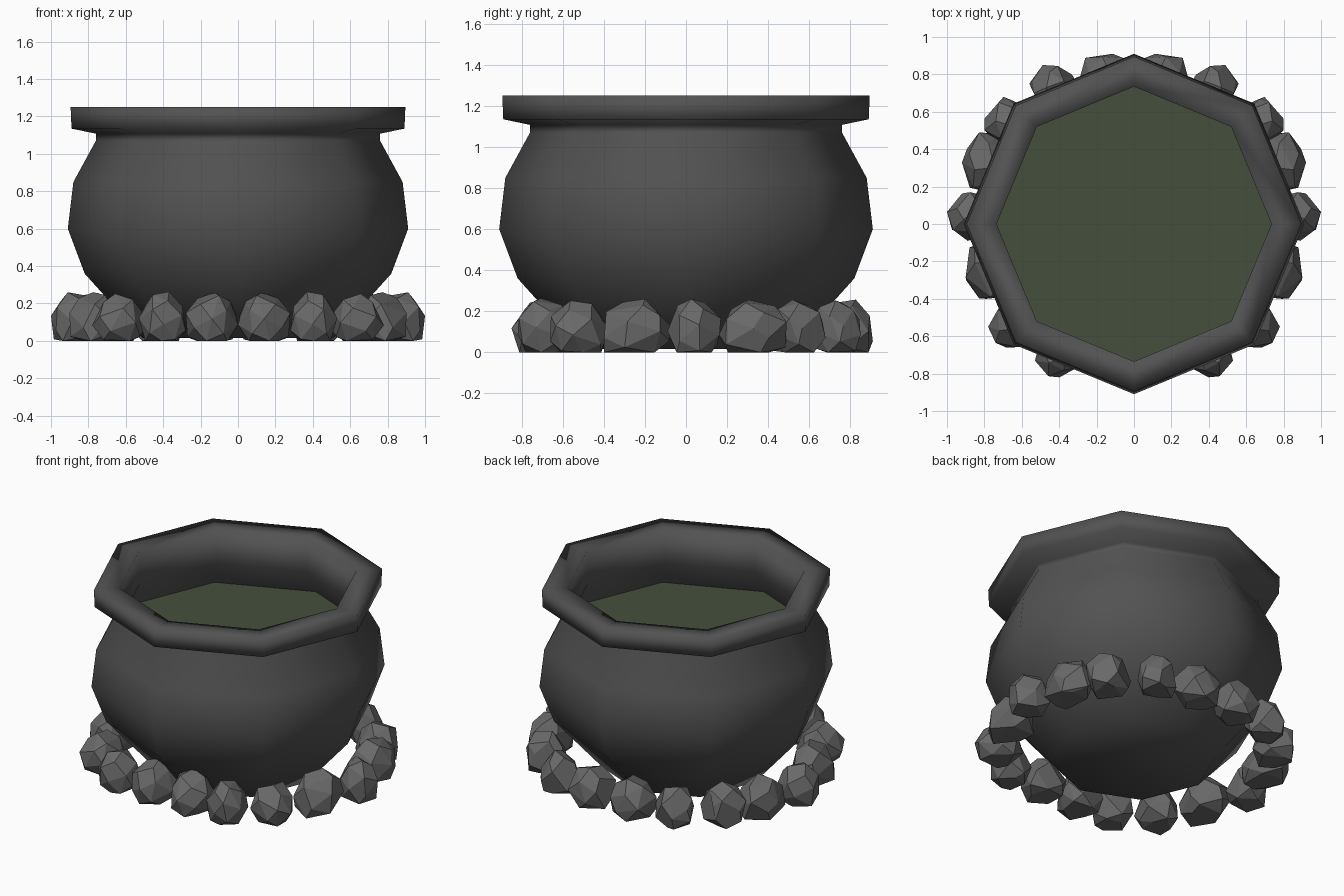
import bpy, bmesh, math, random

if "Cube" in bpy.data.objects:
    bpy.data.objects.remove(bpy.data.objects["Cube"])

random.seed(7)


def material(name, rgb):
    m = bpy.data.materials.new(name)
    m.diffuse_color = (*rgb, 1)
    m.use_nodes = True
    m.node_tree.nodes["Principled BSDF"].inputs["Base Color"].default_value = m.diffuse_color
    return m


def make_object(name, bm, mat, smooth):
    bmesh.ops.recalc_face_normals(bm, faces=bm.faces[:])
    me = bpy.data.meshes.new(name)
    for f in bm.faces:
        f.smooth = smooth
    bm.to_mesh(me)
    bm.free()
    me.materials.append(mat)
    ob = bpy.data.objects.new(name, me)
    bpy.context.collection.objects.link(ob)
    return ob


def octagon(bm, r, z):
    return [bm.verts.new((r * math.cos(i * math.pi / 4), r * math.sin(i * math.pi / 4), z))
            for i in range(8)]


def lathe(name, profile, mat, cap_start=False):
    bm = bmesh.new()
    rings = [octagon(bm, r, z) for r, z in profile]
    for a, b in zip(rings, rings[1:]):
        for i in range(8):
            j = (i + 1) % 8
            bm.faces.new((a[i], a[j], b[j], b[i]))
    if cap_start:
        bm.faces.new(rings[0][::-1])
    return make_object(name, bm, mat, True)


iron = material("iron", (0.085, 0.085, 0.085))
rock = material("rock", (0.14, 0.14, 0.14))
brew = material("brew", (0.06, 0.078, 0.045))

# Pot: outer wall, neck, overhanging rim and inner wall
lathe("pot", [(0.51, 0.015), (0.82, 0.36), (0.91, 0.60), (0.88, 0.85), (0.76, 1.07),
              (0.76, 1.108), (0.89, 1.135), (0.895, 1.25), (0.735, 1.25),
              (0.735, 1.02), (0.84, 0.83)], iron, cap_start=True)

# Liquid surface
bm = bmesh.new()
bm.faces.new(octagon(bm, 0.83, 0.85))
liquid = make_object("liquid", bm, brew, False)
if liquid.data.polygons[0].normal.z < 0:
    liquid.data.flip_normals()

# Stone ring: footprint of each right-hand stone (x0, x1, y0, y1)
footprints = [(0.00, 0.28, -0.85, -0.58), (0.28, 0.53, -0.82, -0.57),
              (0.50, 0.78, -0.66, -0.38), (0.64, 0.90, -0.40, -0.08),
              (0.75, 1.00, -0.09, 0.17), (0.66, 0.92, 0.16, 0.49),
              (0.52, 0.80, 0.42, 0.68), (0.29, 0.56, 0.60, 0.85),
              (0.01, 0.30, 0.66, 0.91)]


def stone(bm, x0, x1, y0, y1, n=22):
    # Jittered spiral points on a ball, fitted to the footprint, flat underneath
    turn = random.uniform(0, 6.28)
    pts = []
    for i in range(n):
        z = 1 - 2 * (i + 0.5) / n
        a = turn + i * 2.4 + random.uniform(-0.3, 0.3)
        s = math.sqrt(1 - z * z)
        k = random.uniform(0.9, 1.08)
        pts.append((s * math.cos(a) * k, s * math.sin(a) * k, z))
    lo = [min(p[k] for p in pts) for k in range(3)]
    hi = [max(p[k] for p in pts) for k in range(3)]

    def fit(p, k, a, b):
        return a + (b - a) * (p[k] - lo[k]) / (hi[k] - lo[k])

    top = random.uniform(0.25, 0.265)
    vs = [bm.verts.new((fit(p, 0, x0, x1), fit(p, 1, y0, y1), max(0, fit(p, 2, -0.07, top))))
          for p in pts]
    hull = bmesh.ops.convex_hull(bm, input=vs)
    junk = {g for g in hull["geom_interior"] + hull["geom_unused"]
            if isinstance(g, bmesh.types.BMVert)}
    bmesh.ops.delete(bm, geom=list(junk), context='VERTS')


bm = bmesh.new()
for fp in footprints:
    stone(bm, *fp)
bmesh.ops.dissolve_limit(bm, angle_limit=math.radians(12), verts=bm.verts[:], edges=bm.edges[:])
stones = make_object("stone_ring", bm, rock, False)
mirror = stones.modifiers.new("mirror", 'MIRROR')
mirror.use_mirror_merge = False
